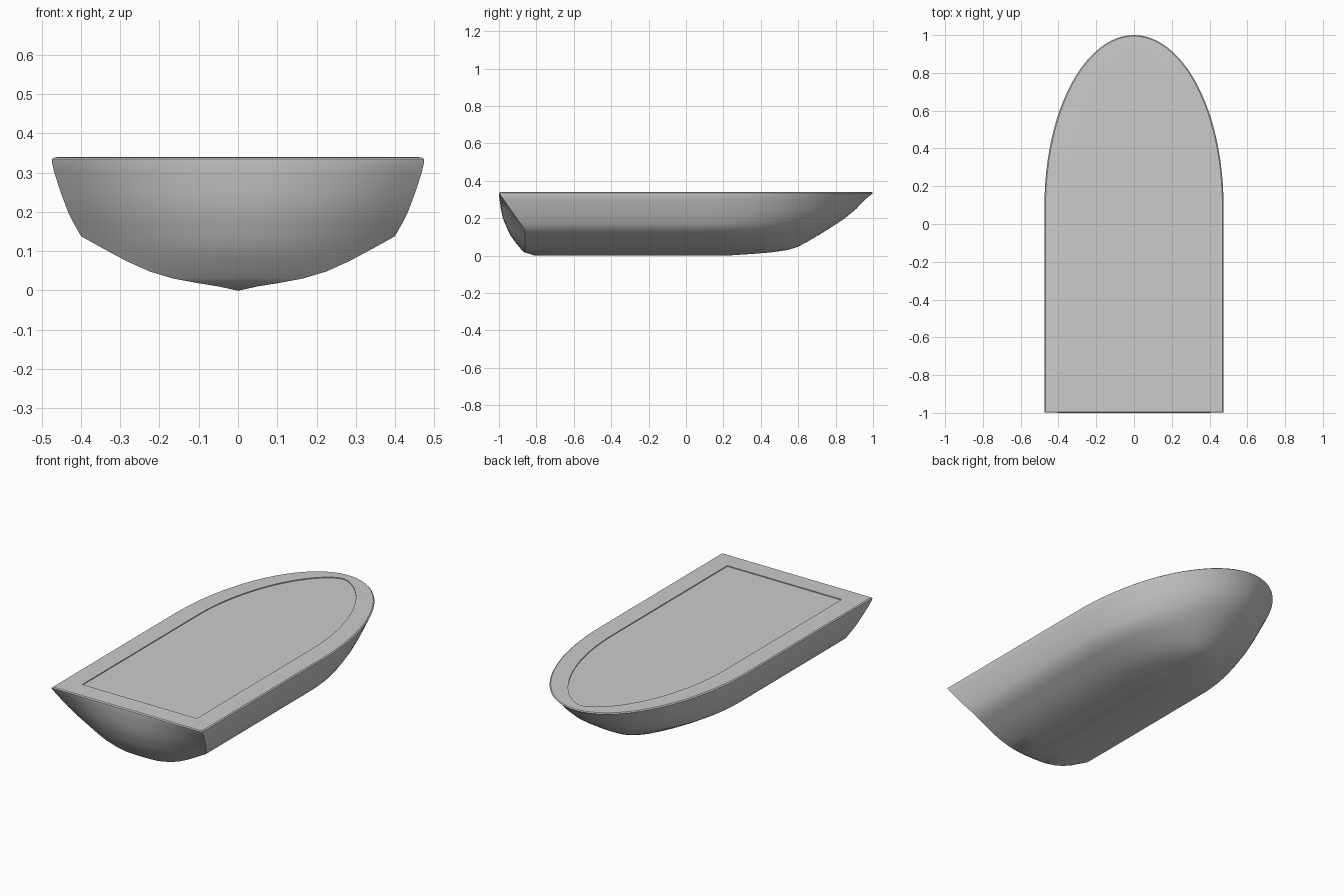
import bpy, bmesh, math

if "Cube" in bpy.data.objects:
    bpy.data.objects.remove(bpy.data.objects["Cube"])

BOW, STERN, SIDE = 48, 16, 6


def ring(w, z, corner, middle, bow, length, power=0.5):
    """Closed waterline: rounded bow, straight sides, bulged transom."""
    start = bow - length
    pts = []
    for i in range(BOW + 1):                      # bow, right to left
        a = math.pi * i / BOW
        c = math.cos(a)
        x = math.copysign(w * abs(c) ** (2 * power), c)
        pts.append((x, start + length * math.sin(a), z))
    for i in range(1, SIDE):                      # left side
        pts.append((-w, start + (corner - start) * i / SIDE, z))
    for i in range(STERN + 1):                    # transom, left to right
        t = -1 + 2 * i / STERN
        pts.append((w * t, corner + (middle - corner) * (1 - t * t), z))
    for i in range(1, SIDE):                      # right side
        pts.append((w, corner + (start - corner) * i / SIDE, z))
    return pts


def loft(name, rings, cap_first=False, cap_last=False):
    bm = bmesh.new()
    loops = [[bm.verts.new(p) for p in r] for r in rings]
    for a, b in zip(loops, loops[1:]):
        n = len(a)
        for i in range(n):
            j = (i + 1) % n
            bm.faces.new((a[i], a[j], b[j], b[i]))
    if cap_first:
        bm.faces.new(loops[0][::-1])
    if cap_last:
        bm.faces.new(loops[-1])
    if cap_first:
        bmesh.ops.recalc_face_normals(bm, faces=bm.faces)
    me = bpy.data.meshes.new(name)
    bm.to_mesh(me)
    bm.free()
    ob = bpy.data.objects.new(name, me)
    bpy.context.collection.objects.link(ob)
    bpy.ops.object.select_all(action='DESELECT')
    ob.select_set(True)
    bpy.context.view_layer.objects.active = ob
    bpy.ops.object.shade_smooth_by_angle(angle=math.radians(35))
    return ob


# Hull levels: height, half width, stern corner y, stern middle y, bow y, bow length
levels = [
    (0.000, 0.004, -0.81, -0.81, 0.22, 0.30),
    (0.010, 0.050, -0.84, -0.84, 0.37, 0.36),
    (0.018, 0.100, -0.86, -0.865, 0.46, 0.40),
    (0.030, 0.165, -0.86, -0.878, 0.545, 0.45),
    (0.048, 0.225, -0.86, -0.893, 0.60, 0.50),
    (0.075, 0.285, -0.86, -0.915, 0.65, 0.56),
    (0.110, 0.350, -0.86, -0.94, 0.71, 0.62),
    (0.138, 0.400, -0.862, -0.953, 0.755, 0.68),
    (0.170, 0.418, -0.883, -0.967, 0.805, 0.72),
    (0.200, 0.433, -0.905, -0.979, 0.85, 0.76),
    (0.250, 0.452, -0.940, -0.990, 0.91, 0.82),
    (0.300, 0.468, -0.976, -0.997, 0.958, 0.87),
    (0.325, 0.474, -0.994, -1.0, 0.988, 0.89),
    (0.334, 0.474, -0.999, -1.0, 1.0, 0.90),
    (0.339, 0.468, -0.994, -0.994, 0.995, 0.90),
]
rings = [ring(w, z, c, m, b, l) for z, w, c, m, b, l in levels]

# Flat rim and shallow step down to the deck
inner = dict(w=0.36, corner=-0.885, middle=-0.885, bow=0.945, length=0.795, power=0.62)
rings.append(ring(z=0.340, **inner))
rings.append(ring(z=0.335, **inner))
loft("hull", rings, cap_first=True)

# Deck panel set into the rim
bottom = ring(z=0.335, **inner)
loft("deck", [bottom], cap_last=True)
